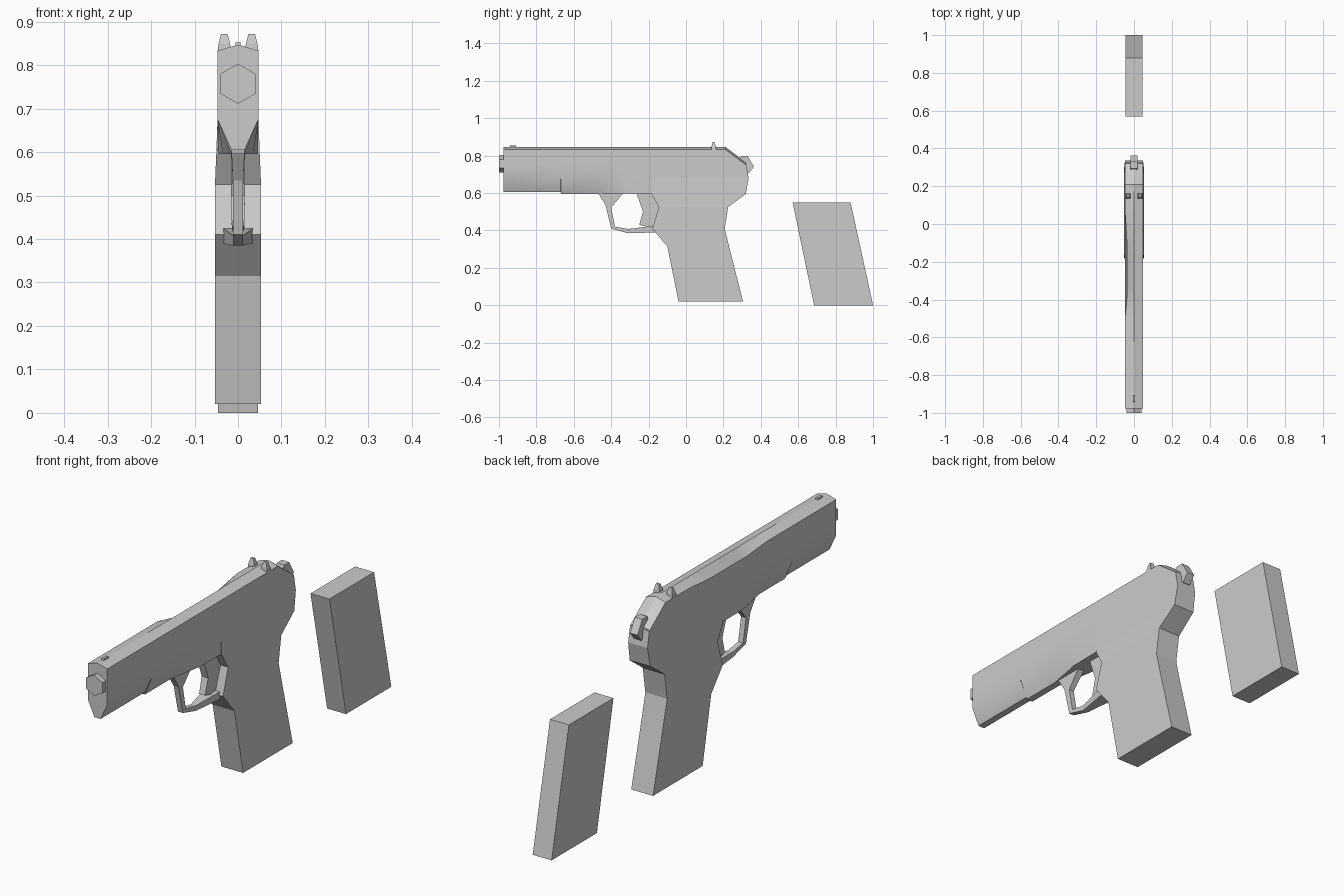
import bpy, bmesh, math

cube = bpy.data.objects.get("Cube")
if cube:
    bpy.data.objects.remove(cube, do_unlink=True)

grey = bpy.data.materials.new("plain_grey")
GREY = (0.6, 0.6, 0.6, 1.0)
grey.use_nodes = True
grey.diffuse_color = GREY
grey.node_tree.nodes["Principled BSDF"].inputs["Base Color"].default_value = GREY


def loft(name, rings):
    """Skin a closed tube through matching rings of points and cap both ends."""
    bm = bmesh.new()
    loops = [[bm.verts.new(p) for p in ring] for ring in rings]
    n = len(loops[0])
    for a, b in zip(loops, loops[1:]):
        for i in range(n):
            j = (i + 1) % n
            bm.faces.new((a[i], a[j], b[j], b[i]))
    bm.faces.new(loops[0])
    bm.faces.new(loops[-1])
    bmesh.ops.recalc_face_normals(bm, faces=bm.faces)
    mesh = bpy.data.meshes.new(name)
    bm.to_mesh(mesh)
    bm.free()
    obj = bpy.data.objects.new(name, mesh)
    bpy.context.collection.objects.link(obj)
    mesh.materials.append(grey)
    return obj


def side_prism(name, outline, half):
    """Extrude a (y, z) outline across x."""
    return loft(name, [[(x, y, z) for y, z in outline] for x in (-half, half)])


def ribbon(name, pairs):
    """Bar through pairs of (y, z) edge points, each with its own half width."""
    return loft(name, [[(-w, *a), (w, *a), (w, *b), (-w, *b)] for a, b, w in pairs])


# Slide: sections along y with a ridge on top and a chamfered underside
W = 0.047


def slide_section(y, low, low_half, chamfer, top=0.847, dent=False):
    edge = top - 0.014
    mid = min(0.75, edge - 0.04)
    right_edge = (-0.036, 0.812) if dent else (-W, edge)
    ring = [(low_half, low), (W, chamfer), (W, mid), (W, edge), (0, top),
            right_edge, (-W, mid), (-W, chamfer), (-low_half, low)]
    return [(x, y, z) for x, z in ring]


slide = loft("slide", [
    slide_section(-0.977, 0.605, 0.015, 0.675),
    slide_section(-0.67, 0.605, 0.015, 0.675),
    slide_section(-0.668, 0.595, 0.015, 0.675),
    slide_section(-0.49, 0.595, 0.015, 0.675),
    slide_section(-0.38, 0.595, 0.035, 0.675, dent=True),
    slide_section(-0.33, 0.595, 0.045, 0.675, dent=True),
    slide_section(-0.12, 0.595, W, 0.675, dent=True),
    slide_section(0.06, 0.595, W, 0.675),
    slide_section(0.21, 0.595, W, 0.675),
    slide_section(0.32, 0.595, W, 0.675, top=0.765),
])
bpy.context.view_layer.objects.active = slide
slide.select_set(True)
bpy.ops.object.shade_smooth_by_angle(angle=math.radians(25))
slide.select_set(False)

# Grip and rear frame: rows of height, front y, rear y, half width
rows = [
    (0.02, -0.04, 0.305, 0.053),
    (0.315, -0.10, 0.23, 0.053),
    (0.41, -0.18, 0.207, 0.053),
    (0.525, -0.145, 0.225, 0.053),
    (0.595, -0.185, 0.32, 0.050),
    (0.68, -0.185, 0.335, W),
    (0.75, -0.185, 0.322, W),
]
loft("grip", [[(-w, f, z), (w, f, z), (w, r, z), (-w, r, z)] for z, f, r, w in rows])

# Trigger guard and trigger
ribbon("trigger_guard", [
    ((-0.47, 0.60), (-0.335, 0.60), 0.015),
    ((-0.43, 0.535), (-0.40, 0.524), 0.012),
    ((-0.40, 0.41), (-0.38, 0.42), 0.012),
    ((-0.31, 0.385), (-0.31, 0.408), 0.012),
    ((-0.15, 0.39), (-0.17, 0.425), 0.035),
])
ribbon("trigger", [
    ((-0.265, 0.60), (-0.17, 0.60), 0.016),
    ((-0.23, 0.50), (-0.13, 0.52), 0.016),
    ((-0.25, 0.43), (-0.17, 0.41), 0.014),
])

# Hexagonal muzzle
hexagon = [(0.046 * math.sin(i * math.pi / 3), 0.757 + 0.046 * math.cos(i * math.pi / 3))
           for i in range(6)]
loft("muzzle", [[(x, y, z) for x, z in hexagon] for y in (-1.0, -0.97)])

# Hammer
side_prism("hammer", [(0.28, 0.76), (0.295, 0.797), (0.33, 0.797), (0.363, 0.74),
                      (0.335, 0.705), (0.31, 0.72)], 0.018)

# Front sight and the pair of tapered rear sights
side_prism("front_sight", [(-0.945, 0.84), (-0.94, 0.853), (-0.91, 0.853), (-0.905, 0.84)], 0.006)
for side, label in ((1, "left"), (-1, "right")):
    levels = [(0.832, 0.016, W, 0.013), (0.848, 0.018, 0.045, 0.012), (0.872, 0.024, 0.039, 0.005)]
    loft(label + "_rear_sight", [
        [(side * a, 0.148 - d, z), (side * b, 0.148 - d, z),
         (side * b, 0.148 + d, z), (side * a, 0.148 + d, z)] for z, a, b, d in levels])

# Separate magazine behind the grip
side_prism("magazine", [(0.685, 0), (1.0, 0), (0.88, 0.55), (0.57, 0.55)], 0.046)
